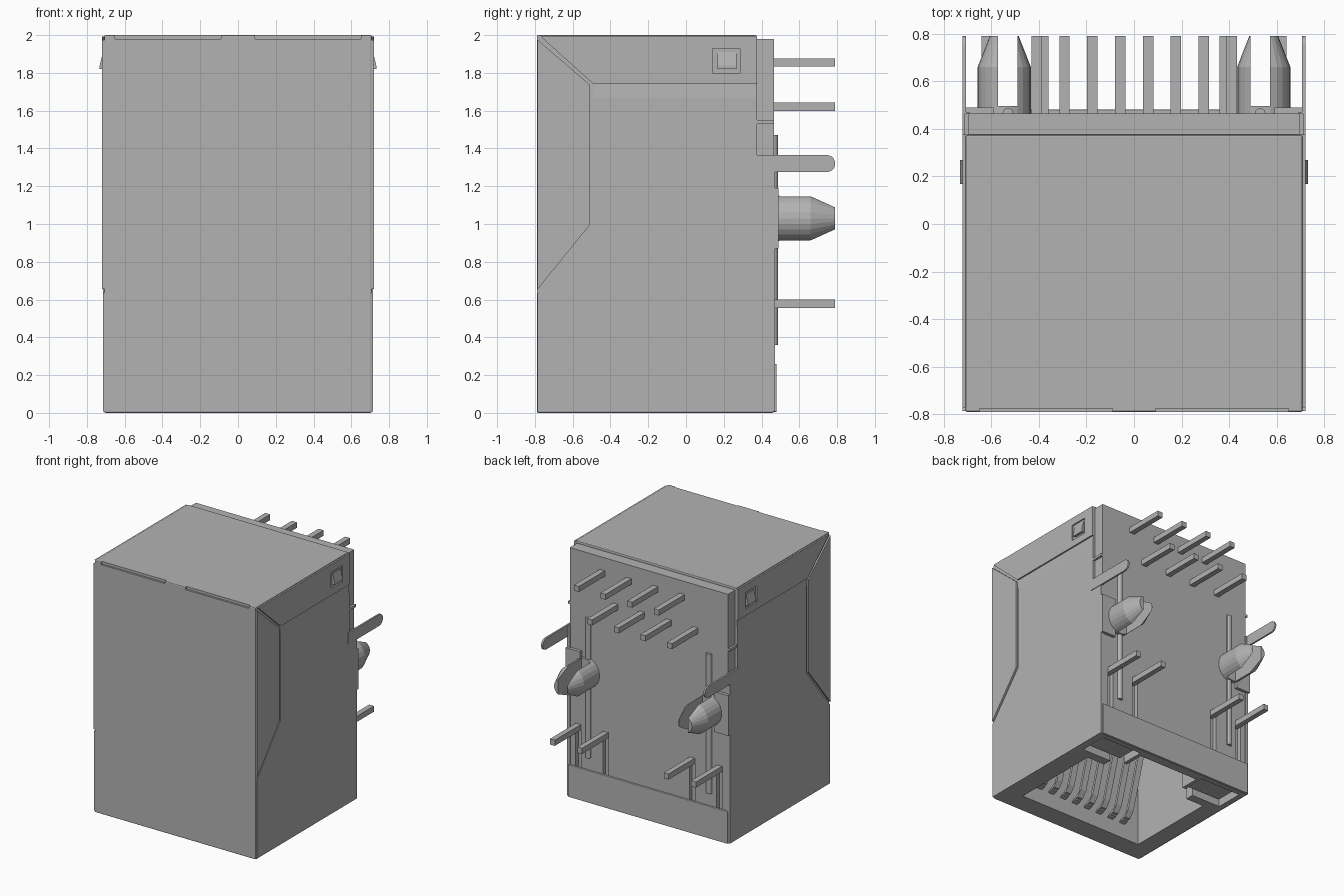
import bpy, bmesh, math
from mathutils import Vector, Matrix

if "Cube" in bpy.data.objects:
    bpy.data.objects.remove(bpy.data.objects["Cube"])

grey = bpy.data.materials.new("light_grey")
grey.diffuse_color = (0.45, 0.45, 0.45, 1)
grey.use_nodes = True
grey.node_tree.nodes["Principled BSDF"].inputs["Base Color"].default_value = grey.diffuse_color


def finish(name, bm, bevel=0):
    bmesh.ops.recalc_face_normals(bm, faces=bm.faces)
    me = bpy.data.meshes.new(name)
    bm.to_mesh(me)
    bm.free()
    me.materials.append(grey)
    ob = bpy.data.objects.new(name, me)
    bpy.context.collection.objects.link(ob)
    if bevel:
        m = ob.modifiers.new("edge", 'BEVEL')
        m.width, m.segments = bevel, 2
    return ob


def box(name, x, y, z, bevel=0):
    bm = bmesh.new()
    bmesh.ops.create_cube(bm, size=1)
    for v in bm.verts:
        v.co = [r[0] + (c + .5) * (r[1] - r[0]) for c, r in zip(v.co, (x, y, z))]
    return finish(name, bm, bevel)


def prism(name, pts, x0, x1, bevel=0):
    """Extrude a (y, z) outline from x0 to x1."""
    bm = bmesh.new()
    f = bm.faces.new([bm.verts.new((x0, y, z)) for y, z in pts])
    g = bmesh.ops.extrude_face_region(bm, geom=[f])['geom']
    bmesh.ops.translate(bm, vec=(x1 - x0, 0, 0),
                        verts=[v for v in g if isinstance(v, bmesh.types.BMVert)])
    return finish(name, bm, bevel)


def cut(ob, *cutters):
    for c in cutters:
        c.hide_render = True
        c.hide_viewport = True
        m = ob.modifiers.new("cut", 'BOOLEAN')
        m.operation, m.object, m.solver = 'DIFFERENCE', c, 'EXACT'


def side(s, r):
    return tuple(sorted((s * r[0], s * r[1])))


# Shielded body, open at the bottom
body = prism("shield_body", [(-.79, 0), (.465, 0), (.465, 1.36), (.375, 1.36),
                             (.375, 2), (-.79, 2)], -.708, .708, .008)
cutters = [box("plug_cavity", (-.56, .56), (-.62, .13), (-.1, 1.15)),
           box("latch_cavity", (-.27, .27), (.1, .4), (-.1, .9)),
           box("latch_shoulder", (-.4, .4), (.1, .24), (-.1, .9))]
for s in (-1, 1):
    cutters.append(box("indicator_recess", side(s, (.3, .66)), (.2, .43), (-.1, .12)))
    cutters.append(box("top_notch", side(s, (.09, .65)), (-.85, -.775), (1.98, 2.1)))
    for x in (.38, .62):
        cutters.append(box("pin_channel", side(s, (x - .025, x + .025)), (.43, .6), (.2, .6)))
cut(body, *cutters)

# Inner housing showing behind the shield
box("rear_housing", (-.695, .695), (.3, .465), (1.3, 1.98))
box("rear_lower_plate", (-.70, .70), (.46, .48), (.005, .26), .004)

for s in (-1, 1):
    x0, x1 = s * .69, s * .715
    # Side panel with sloped upper edge
    prism("side_panel", [(-.785, .008), (.47, .008), (.47, 1.36), (.375, 1.36), (.375, 1.67),
                         (-.49, 1.67), (-.49, .99), (-.785, .635)], x0, x1)
    bm = bmesh.new()
    prof = [(.69, 1.67), (.715, 1.67), (.7085, 1.74), (.69, 1.74)]
    a, b = [[bm.verts.new((s * x, y, z)) for x, z in prof] for y in (-.49, .375)]
    bm.faces.new(a)
    bm.faces.new(b)
    for i in range(4):
        j = (i + 1) % 4
        bm.faces.new((a[i], a[j], b[j], b[i]))
    finish("side_panel_slope", bm)

    # Folded front flap and top flap
    prism("front_flap", [(-.785, .655), (-.507, .998), (-.507, 1.735), (-.785, 1.975)],
          x0, s * .72)
    top = prism("top_flap", [(-.77, 1.993), (-.495, 1.745), (.375, 1.745), (.375, 1.993)],
                x0, s * .72)
    win = box("latch_window", side(s, (.709, .8)), (.14, .285), (1.80, 1.93))
    cut(top, win)
    # Wedge barb in the window
    bm = bmesh.new()
    for y in (.168, .268):
        for x, z in ((.70, 1.82), (.732, 1.82), (.732, 1.84), (.715, 1.91), (.70, 1.91)):
            bm.verts.new((s * x, y, z))
    bmesh.ops.convex_hull(bm, input=bm.verts)
    finish("latch_barb", bm)

    # Grounding tab with rounded end
    arc = [(.745 + .045 * math.cos(t), 1.32 + .045 * math.sin(t))
           for t in [math.pi * (i / 10 - .5) for i in range(11)]]
    prism("ground_tab", [(.36, 1.275)] + arc + [(.36, 1.365)], s * .706, s * .72)

    # Shield corner, bent rear flap, rear rod
    box("housing_clip", side(s, (.68, .712)), (.37, .465), (1.53, 1.55))
    box("rear_flap", side(s, (.59, .715)), (.46, .49), (.87, 1.19))
    bm = bmesh.new()
    bmesh.ops.create_cone(bm, cap_ends=True, segments=12, radius1=.022, radius2=.022, depth=1.11,
                          matrix=Matrix.Translation((s * .53, .465, .915)))
    finish("rear_rod", bm)

    # Split mounting peg
    bm = bmesh.new()
    rings = []
    for y, r in ((.44, .12), (.66, .12), (.79, .065)):
        rings.append([bm.verts.new((s * .545 + r * .93 * math.cos(k * math.pi / 12), y,
                                    1.03 + r * math.sin(k * math.pi / 12))) for k in range(24)])
    bm.faces.new(rings[0])
    bm.faces.new(rings[-1])
    for p, q in zip(rings, rings[1:]):
        for k in range(24):
            n = (k + 1) % 24
            bm.faces.new((p[k], p[n], q[n], q[k]))
    peg = finish("mounting_peg", bm)
    cut(peg, box("peg_slot", side(s, (.49, .572)), (.495, .9), (.8, 1.3)))

    # Indicator lamp and its two pins
    box("indicator_lamp", side(s, (.33, .63)), (.23, .41), (.03, .2), .01)
    for x in (.38, .62):
        box("indicator_pin", side(s, (x - .021, x + .021)), (.42, .79), (.555, .6))

# Eight signal pins in two staggered rows, with spring contacts inside
path = [(-.63, .12), (-.58, .13), (-.54, .18), (-.49, .35), (-.36, .8), (-.3, 1.16)]
for i in range(8):
    x = .41 - i * .117
    z = 1.855 if i % 2 == 0 else 1.62
    box("signal_pin", (x - .022, x + .022), (.4, .79), (z - .022, z + .022))
    cx = (i - 3.5) * .115
    back = [(y + .025, z + .012) for y, z in reversed(path)]
    prism("spring_contact", path + back, cx - .025, cx + .025)

# Smooth the round parts, keep sharp edges
for ob in bpy.data.objects:
    ob.select_set(False)
for ob in bpy.data.objects:
    if ob.name.startswith(("rear_rod", "ground_tab")):
        ob.select_set(True)
        bpy.context.view_layer.objects.active = ob
bpy.ops.object.shade_smooth_by_angle()
